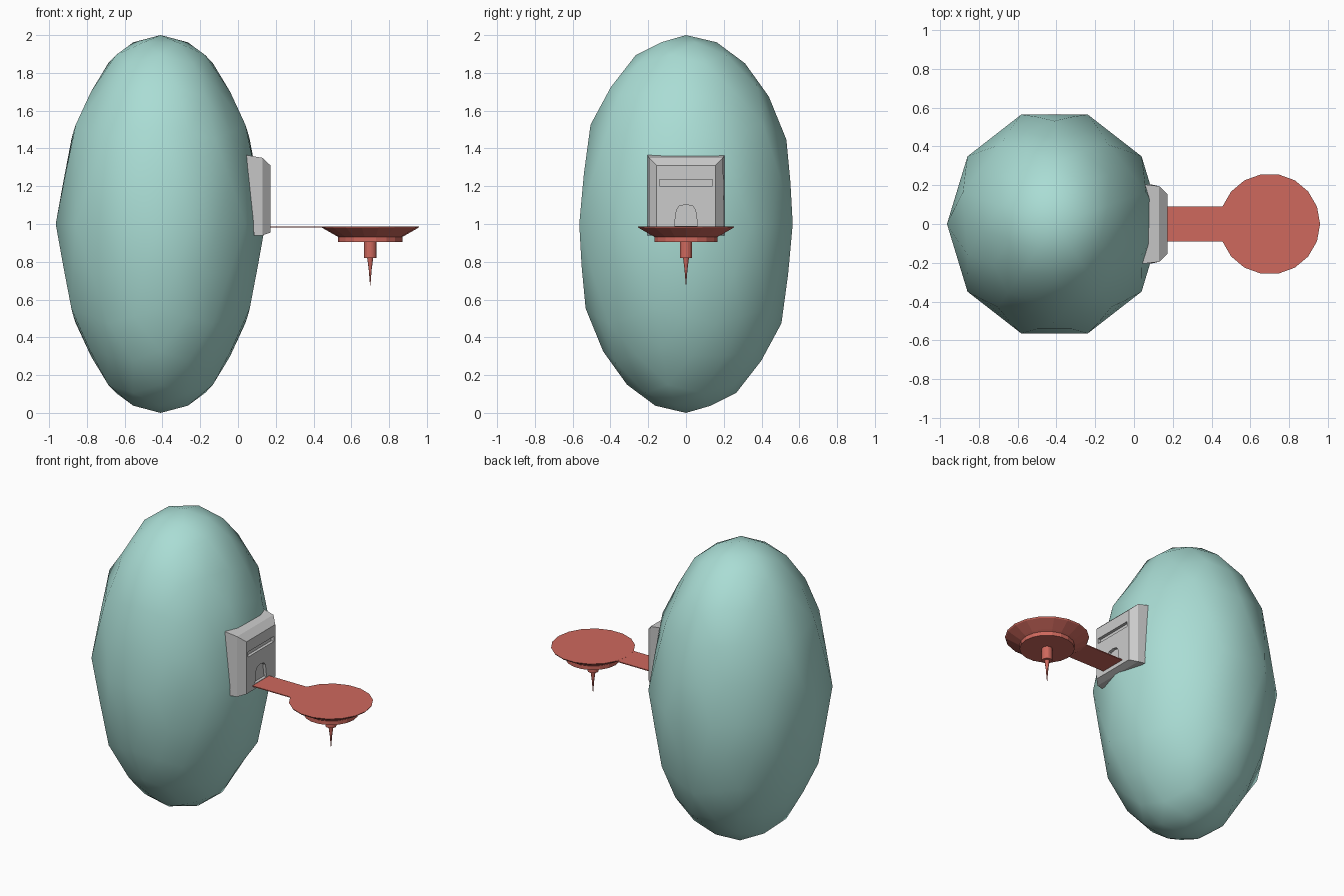
import bpy, bmesh, math
from mathutils import Vector, Matrix

if "Cube" in bpy.data.objects:
    bpy.data.objects.remove(bpy.data.objects["Cube"])


def material(name, color):
    m = bpy.data.materials.new(name)
    m.diffuse_color = (*color, 1)
    m.use_nodes = True
    m.node_tree.nodes["Principled BSDF"].inputs["Base Color"].default_value = m.diffuse_color
    return m


def add_object(name, bm, mat=None, smooth=None):
    bmesh.ops.recalc_face_normals(bm, faces=bm.faces[:])
    me = bpy.data.meshes.new(name)
    bm.to_mesh(me)
    bm.free()
    ob = bpy.data.objects.new(name, me)
    bpy.context.collection.objects.link(ob)
    if mat:
        me.materials.append(mat)
    if smooth:
        bpy.ops.object.select_all(action='DESELECT')
        ob.select_set(True)
        bpy.context.view_layer.objects.active = ob
        bpy.ops.object.shade_smooth_by_angle(angle=math.radians(smooth))
    return ob


def loft(rings):
    """Closed solid through rings that have equal point counts."""
    bm = bmesh.new()
    vs = [[bm.verts.new(p) for p in r] for r in rings]
    n = len(rings[0])
    for a, b in zip(vs, vs[1:]):
        for i in range(n):
            j = (i + 1) % n
            bm.faces.new((a[i], a[j], b[j], b[i]))
    bm.faces.new(vs[0])
    bm.faces.new(vs[-1])
    return bm


teal = material("teal", (0.40, 0.72, 0.66))
red = material("red", (0.62, 0.14, 0.11))

# Egg-shaped body: coarse icosphere, rounded mostly towards the ends
bm = bmesh.new()
bmesh.ops.create_icosphere(bm, subdivisions=2, radius=1,
                           matrix=Matrix.Rotation(math.pi / 2, 4, 'Z'))
coarse = set(bm.verts)
bmesh.ops.subdivide_edges(bm, edges=bm.edges[:], cuts=1, use_grid_fill=True)
for v in bm.verts:
    if v not in coarse:
        z, x = abs(v.co.z), abs(v.co.x)
        f = 0 if z < 0.05 else 0.2 if z < 0.5 else 1
        if x > 0.45:
            f *= 0.3
        v.co = v.co.lerp(v.co.normalized(), f)
for v in bm.verts:
    v.co = Vector((v.co.x * 0.555 - 0.41, v.co.y * 0.594, v.co.z + 1))
body = add_object("body", bm, teal, 60)


# Doorway housing: bevelled block on the side of the body
def rect(x_low, x_high, half, low, high):
    return [(x_low, -half, low), (x_low, half, low),
            (x_high, half, high), (x_high, -half, high)]


housing = add_object("doorway_housing", loft([
    rect(0.085, 0.045, 0.205, 0.94, 1.365),
    rect(0.13, 0.13, 0.195, 0.94, 1.35),
    rect(0.172, 0.172, 0.155, 0.955, 1.31)]))

# Recesses for the slot and the arched door
door = [(-0.062, 0.99), (0.062, 0.99), (0.05, 1.075), (0.035, 1.095),
        (0.0, 1.103), (-0.035, 1.095), (-0.05, 1.075)]
slot = [(-0.14, 1.2), (0.14, 1.2), (0.14, 1.235), (-0.14, 1.235)]
for name, shape in (("door", door), ("slot", slot)):
    cut = add_object(name + "_cutter",
                     loft([[(x, y, z) for y, z in shape] for x in (0.152, 0.2)]))
    cut.hide_render = True
    cut.hide_viewport = True
    mod = housing.modifiers.new(name, 'BOOLEAN')
    mod.object = cut
    mod.solver = 'EXACT'

# Walkway from the door to the landing disc
add_object("walkway", loft([
    [(0.14, -0.09, z), (0.48, -0.09, z), (0.48, 0.09, z), (0.14, 0.09, z)]
    for z in (0.981, 0.987)]), red)

# Landing disc with stepped underside and hanging spike
profile = [(0.26, 0.988), (0.255, 0.98), (0.185, 0.94), (0.17, 0.932),
           (0.17, 0.905), (0.033, 0.905), (0.033, 0.82), (0.016, 0.82),
           (0.008, 0.76), (0.001, 0.675)]
add_object("landing_disc", loft([
    [(0.70 + r * math.cos(math.tau * i / 18), r * math.sin(math.tau * i / 18), z)
     for i in range(18)] for r, z in profile]), red)
